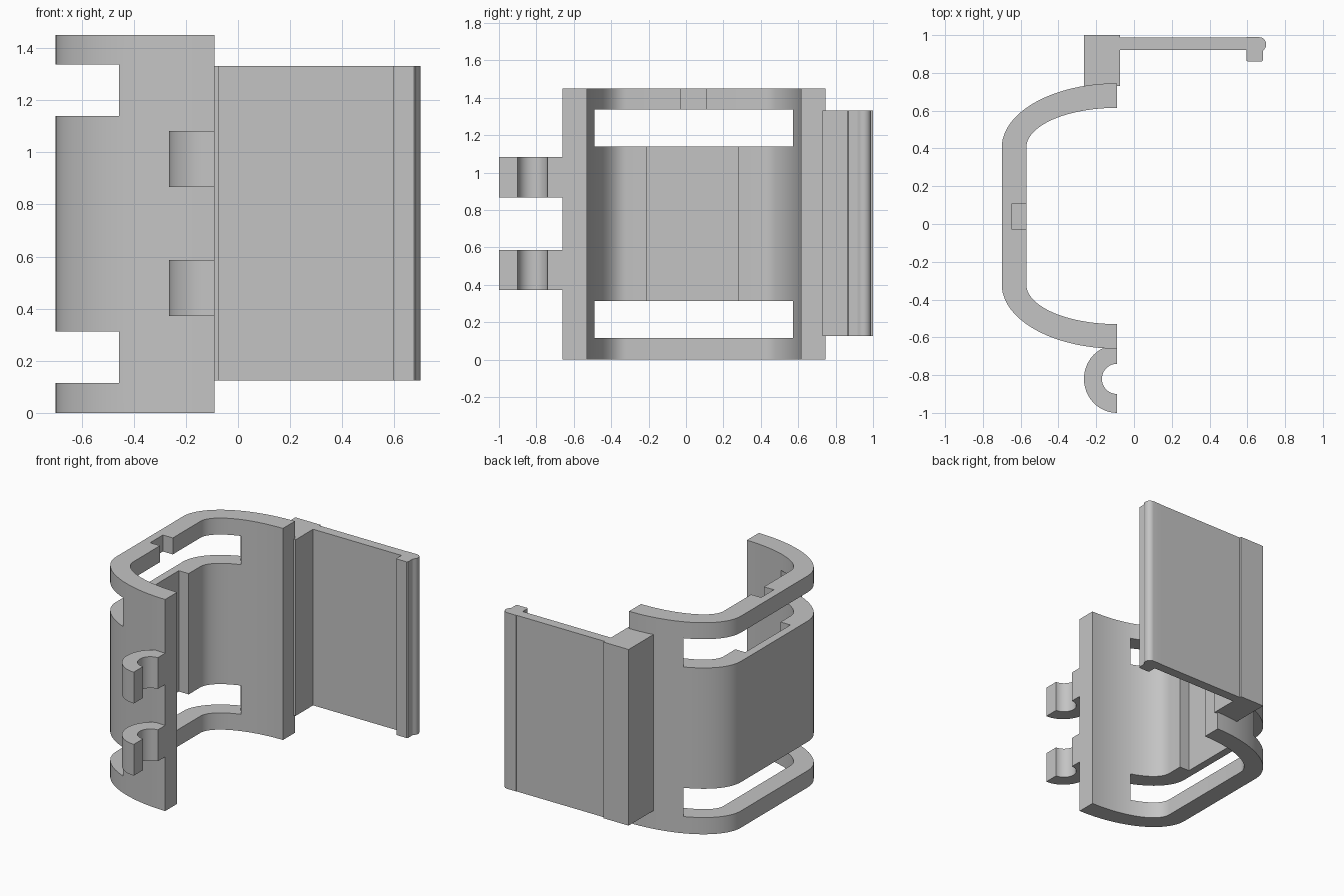
import bpy
import bmesh
from math import sin, cos, pi, radians

cube = bpy.data.objects.get("Cube")
if cube:
    bpy.data.objects.remove(cube, do_unlink=True)

grey = bpy.data.materials.new("plain grey")
grey.use_nodes = True
colour = (0.55, 0.55, 0.55, 1)
grey.diffuse_color = colour
grey.node_tree.nodes["Principled BSDF"].inputs["Base Color"].default_value = colour


def prism(name, outline, z0, z1):
    """Extrude a plan outline from z0 to z1."""
    bm = bmesh.new()
    base = bm.faces.new([bm.verts.new((x, y, z0)) for x, y in outline])
    top = bmesh.ops.extrude_face_region(bm, geom=[base])["geom"]
    bmesh.ops.translate(bm, vec=(0, 0, z1 - z0),
                        verts=[g for g in top if isinstance(g, bmesh.types.BMVert)])
    bmesh.ops.recalc_face_normals(bm, faces=bm.faces)
    mesh = bpy.data.meshes.new(name)
    bm.to_mesh(mesh)
    bm.free()
    mesh.materials.append(grey)
    obj = bpy.data.objects.new(name, mesh)
    bpy.context.collection.objects.link(obj)
    return obj


def box(name, x0, x1, y0, y1, z0, z1):
    return prism(name, [(x0, y0), (x1, y0), (x1, y1), (x0, y1)], z0, z1)


def arc(cx, cy, rx, ry, a0, a1, steps=24):
    angles = [radians(a0 + (a1 - a0) * i / steps) for i in range(steps + 1)]
    return [(cx + rx * cos(a), cy + ry * sin(a)) for a in angles]


def smooth(obj):
    bpy.ops.object.select_all(action='DESELECT')
    obj.select_set(True)
    bpy.context.view_layer.objects.active = obj
    bpy.ops.object.shade_smooth_by_angle(angle=radians(25))


def cut(obj, cutter):
    mod = obj.modifiers.new("cut", 'BOOLEAN')
    mod.operation = 'DIFFERENCE'
    mod.solver = 'EXACT'
    mod.object = cutter
    bpy.context.view_layer.objects.active = obj
    bpy.ops.object.modifier_apply(modifier=mod.name)
    bpy.data.objects.remove(cutter, do_unlink=True)


# Curved clip wall: two elliptical corners joined by a straight back
END_X, LOW_Y, HIGH_Y, HEIGHT = -0.09, -0.32, 0.405, 1.45


def c_curve(rx, ry):
    return arc(END_X, HIGH_Y, rx, ry, 90, 180) + arc(END_X, LOW_Y, rx, ry, 180, 270)


wall = prism("clip_wall", c_curve(0.61, 0.34) + c_curve(0.48, 0.21)[::-1], 0, HEIGHT)

# Long slots with slanted ends, above and below the middle panel
slot = [(-0.378, HIGH_Y + 0.168), (-0.456, HIGH_Y + 0.272), (-0.495, 0.73), (-0.9, 0.73),
        (-0.9, -0.645), (-0.495, -0.645), (-0.456, LOW_Y - 0.272), (-0.378, LOW_Y - 0.168)]
for z0, z1 in ((0.115, 0.312), (1.14, 1.337)):
    cut(wall, prism("slot_cutter", slot, z0, z1))

# Shallow recess in the middle panel and notch in the top band
cut(wall, box("recess_cutter", -0.645, -0.5, -0.21, 0.28, 0.25, 1.2))
cut(wall, box("notch_cutter", -0.645, -0.5, -0.03, 0.108, 1.25, 1.5))
smooth(wall)

# Half-ring hinge hooks
for name, z0 in (("lower_hook", 0.372), ("upper_hook", 0.867)):
    ring = (arc(END_X, -0.82, 0.175, 0.18, 90, 270)
            + arc(END_X, -0.82, 0.08, 0.08, 270, 90))
    smooth(prism(name, ring, z0, z0 + 0.215))

# Mounting block, flat plate and rounded lip
Z0, Z1 = 0.125, 1.332
box("mounting_block", -0.265, -0.075, 0.73, 1.0, Z0, Z1)
box("flat_plate", -0.08, 0.6, 0.92, 0.987, Z0, Z1)
lip = ([(0.595, 0.865), (0.605, 0.86), (0.675, 0.86), (0.683, 0.868), (0.683, 0.915)]
       + arc(0.663, 0.951, 0.037, 0.038, -50, 90, 10) + [(0.595, 0.989)])
smooth(prism("plate_lip", lip, Z0, Z1))
